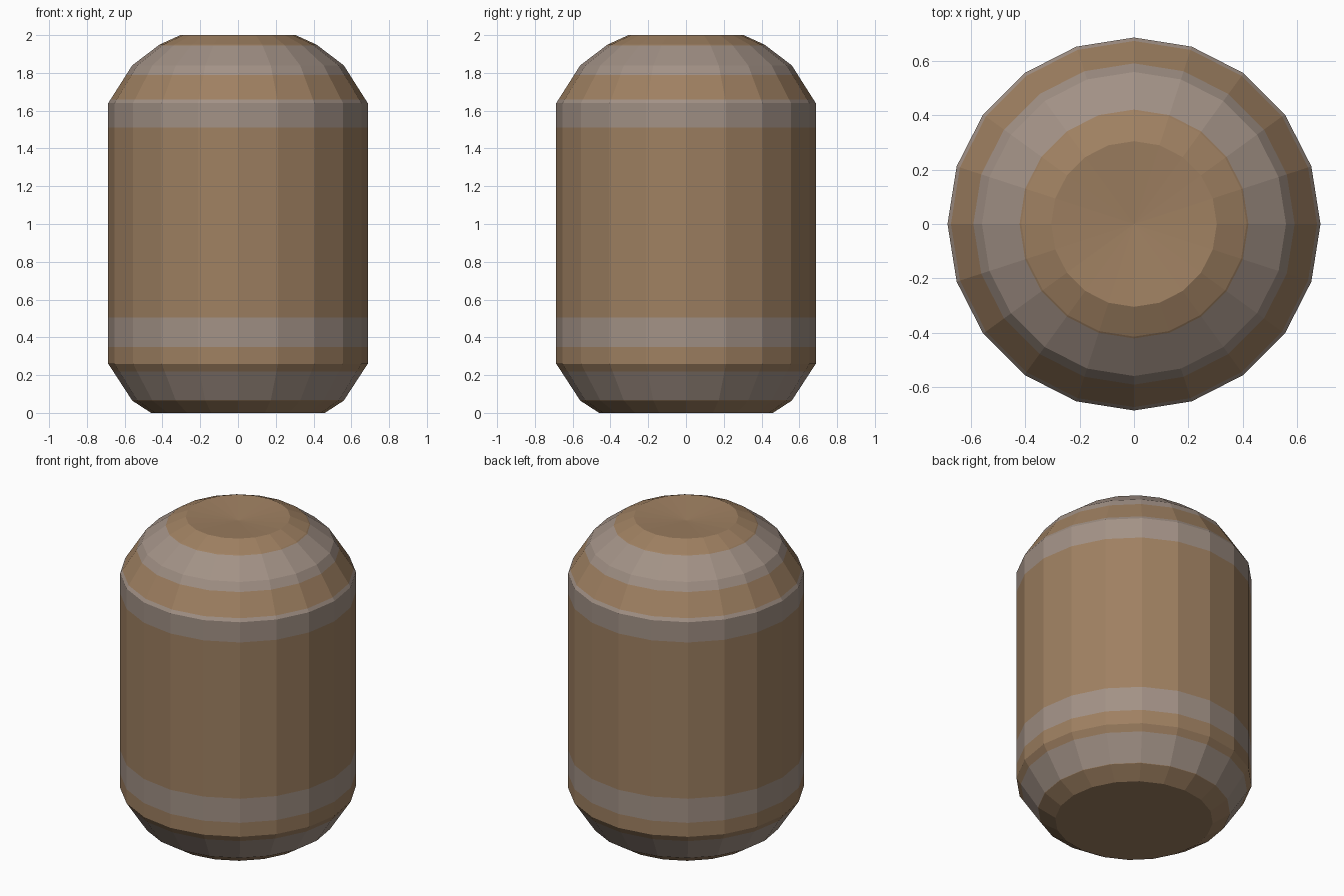
import bpy, bmesh, math

if "Cube" in bpy.data.objects:
    bpy.data.objects.remove(bpy.data.objects["Cube"])

SIDES = 20


def material(name, rgb):
    m = bpy.data.materials.new(name)
    m.diffuse_color = (*rgb, 1.0)
    m.use_nodes = True
    m.node_tree.nodes["Principled BSDF"].inputs["Base Color"].default_value = m.diffuse_color
    return m


wood = material("brown wood", (0.345, 0.216, 0.120))
hoop = material("grey hoop", (0.362, 0.285, 0.238))

# Corner points of the barrel profile: radius, height
profile = [(0.46, 0.0), (0.56, 0.065), (0.687, 0.26), (0.687, 1.64),
           (0.56, 1.84), (0.415, 1.95), (0.305, 2.0)]
# Height ranges of the painted hoops
hoops = [(0.067, 0.22), (0.35, 0.505), (1.51, 1.66), (1.79, 1.945)]


def radius_at(z):
    for (r0, z0), (r1, z1) in zip(profile, profile[1:]):
        if z0 <= z <= z1:
            return r0 + (r1 - r0) * (z - z0) / (z1 - z0)


# Rings at every profile corner and every hoop edge
levels = sorted({z for _, z in profile} | {z for h in hoops for z in h})
bm = bmesh.new()
rings = []
for z in levels:
    r = radius_at(z)
    rings.append([bm.verts.new((r * math.cos(math.tau * i / SIDES),
                                r * math.sin(math.tau * i / SIDES), z))
                  for i in range(SIDES)])

# Side wall, coloured by height
for k, (low, high) in enumerate(zip(rings, rings[1:])):
    mid = (levels[k] + levels[k + 1]) / 2
    grey = any(a < mid < b for a, b in hoops)
    for i in range(SIDES):
        j = (i + 1) % SIDES
        face = bm.faces.new((low[i], low[j], high[j], high[i]))
        face.material_index = int(grey)

# Flat base and slightly dished lid
bm.faces.new(rings[0][::-1])
centre = bm.verts.new((0, 0, 1.975))
for i in range(SIDES):
    bm.faces.new((rings[-1][i], rings[-1][(i + 1) % SIDES], centre))

mesh = bpy.data.meshes.new("barrel")
bm.to_mesh(mesh)
bm.free()
mesh.materials.append(wood)
mesh.materials.append(hoop)
bpy.context.collection.objects.link(bpy.data.objects.new("barrel", mesh))
